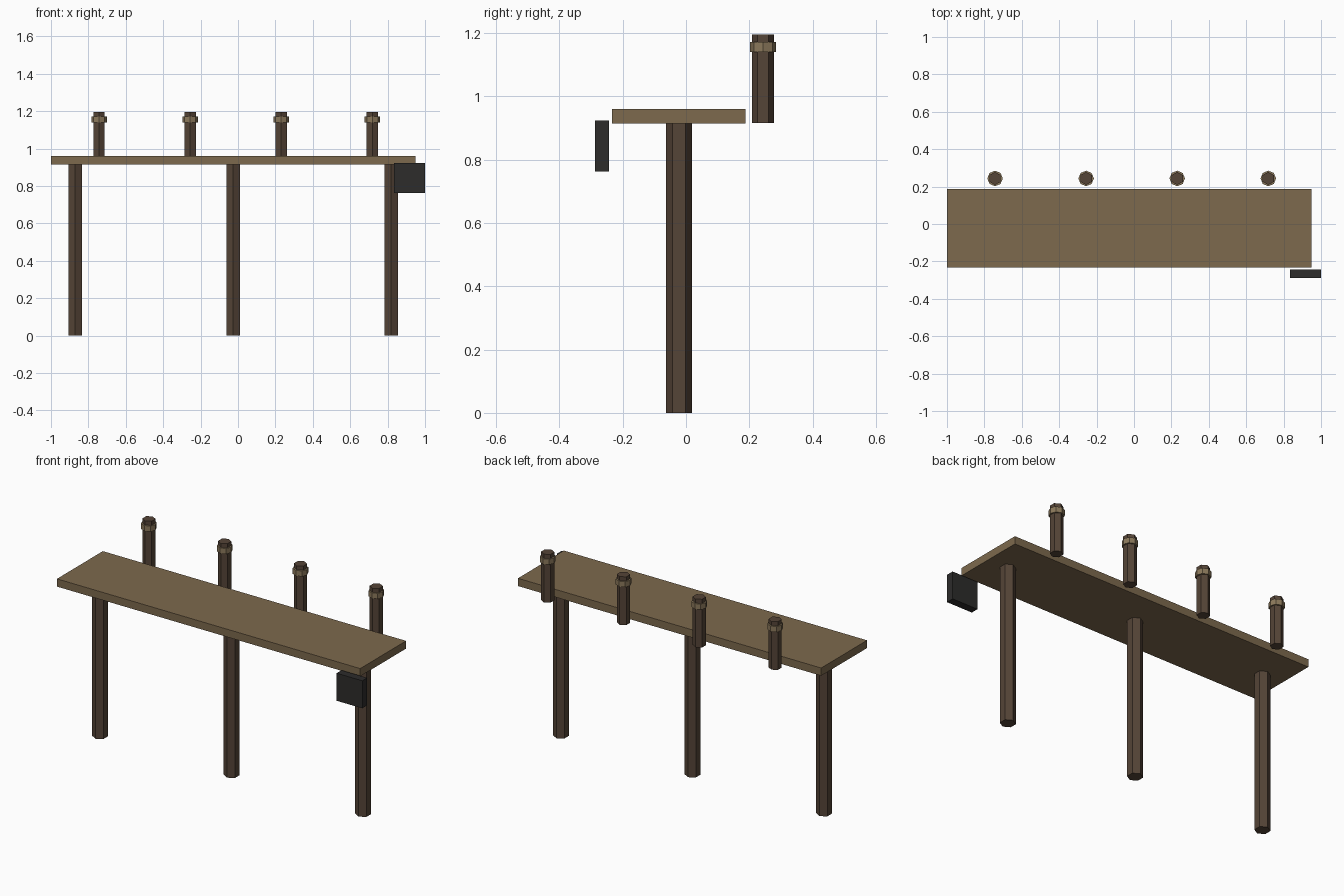
import bpy

if "Cube" in bpy.data.objects:
    bpy.data.objects.remove(bpy.data.objects["Cube"])


def material(name, rgb):
    m = bpy.data.materials.new(name)
    m.diffuse_color = (*rgb, 1)
    m.use_nodes = True
    m.node_tree.nodes["Principled BSDF"].inputs["Base Color"].default_value = m.diffuse_color
    return m


plank = material("plank_wood", (0.205, 0.142, 0.075))
timber = material("dark_timber", (0.09, 0.058, 0.038))
rope = material("rope", (0.26, 0.19, 0.105))
rubber = material("rubber", (0.026, 0.025, 0.024))


def box(name, x, y, z, mat):
    """Box from (min, max) pairs."""
    bpy.ops.mesh.primitive_cube_add(size=1, location=[sum(p) / 2 for p in (x, y, z)])
    o = bpy.context.object
    o.name = name
    o.scale = [b - a for a, b in (x, y, z)]
    o.data.materials.append(mat)


def post(name, sides, radius, x, y, z0, z1, mat):
    """Upright prism between two heights."""
    bpy.ops.mesh.primitive_cylinder_add(vertices=sides, radius=radius, depth=z1 - z0,
                                        location=(x, y, (z0 + z1) / 2))
    o = bpy.context.object
    o.name = name
    o.data.materials.append(mat)


# Deck
box("deck", (-1.0, 0.948), (-0.233, 0.188), (0.914, 0.959), plank)

# Hexagonal piles under the deck
for i in range(3):
    post(f"pile_{i + 1}", 6, 0.0415, -0.871 + 0.845 * i, -0.022, 0, 0.914, timber)

# Mooring posts along the back edge, each with a rope band
for i in range(4):
    x = -0.743 + 0.487 * i
    post(f"mooring_post_{i + 1}", 6, 0.035, x, 0.2435, 0.915, 1.195, timber)
    post(f"rope_band_{i + 1}", 8, 0.0415, x, 0.2435, 1.139, 1.171, rope)

# Fender block at the front right
box("fender", (0.835, 1.0), (-0.288, -0.243), (0.763, 0.923), rubber)
